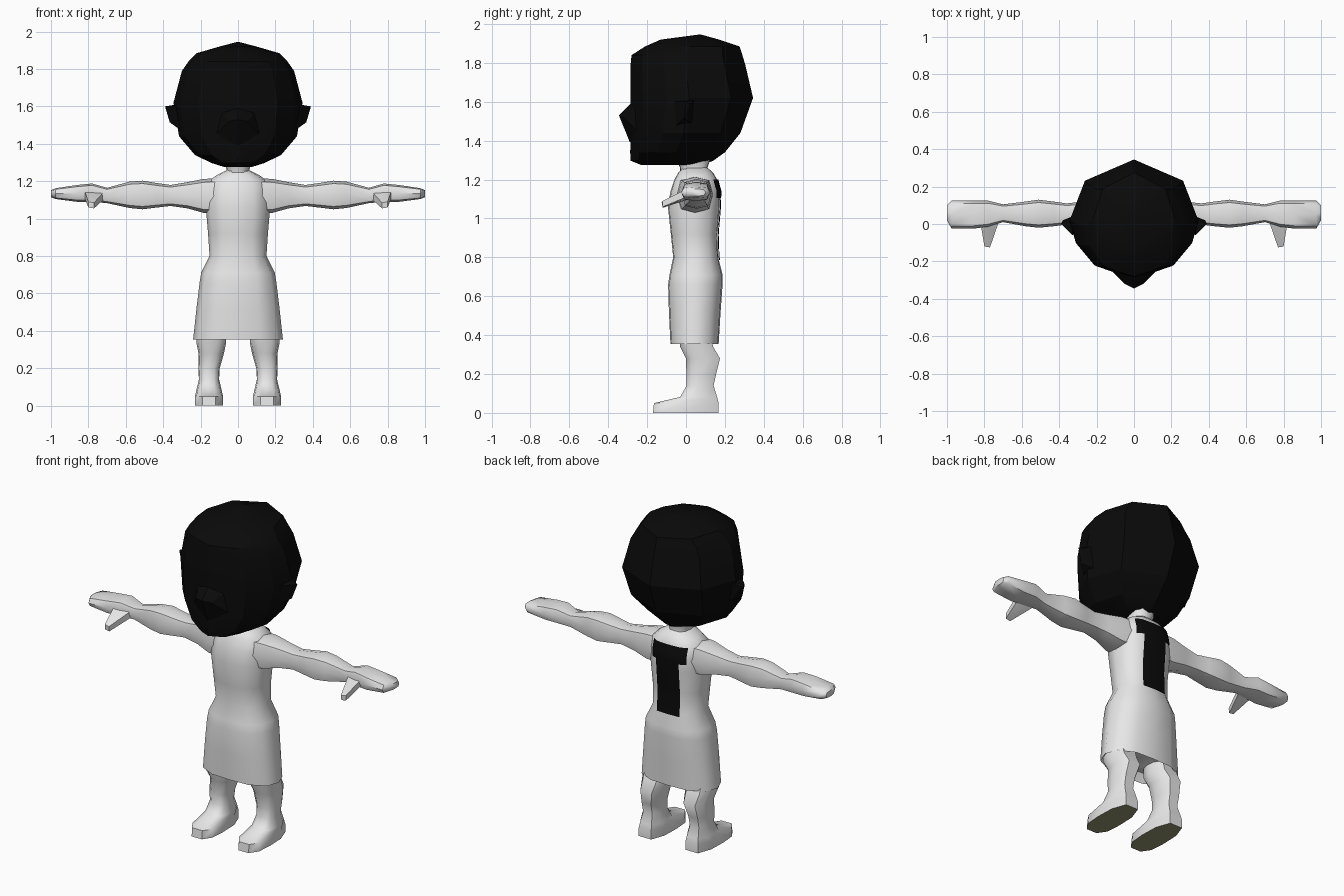
import bpy, bmesh, math
from mathutils import Vector

if "Cube" in bpy.data.objects:
    bpy.data.objects.remove(bpy.data.objects["Cube"])


def material(name, rgb):
    m = bpy.data.materials.new(name)
    m.diffuse_color = (*rgb, 1)
    m.use_nodes = True
    m.node_tree.nodes["Principled BSDF"].inputs["Base Color"].default_value = m.diffuse_color
    return m


WHITE = material("pale_grey", (0.8, 0.8, 0.8))
BLACK = material("black", (0.003, 0.003, 0.003))
OLIVE = material("olive_sole", (0.3, 0.3, 0.16))


def finish(name, bm, mats, angle):
    bmesh.ops.recalc_face_normals(bm, faces=bm.faces)
    me = bpy.data.meshes.new(name)
    bm.to_mesh(me)
    bm.free()
    for m in mats:
        me.materials.append(m)
    ob = bpy.data.objects.new(name, me)
    bpy.context.collection.objects.link(ob)
    bpy.ops.object.select_all(action='DESELECT')
    ob.select_set(True)
    bpy.context.view_layer.objects.active = ob
    bpy.ops.object.shade_smooth_by_angle(angle=math.radians(angle))
    return ob


def loft(name, rings, mats, angle=50, sole=False):
    """Skin a list of equal point rings and close both ends."""
    bm = bmesh.new()
    loops = [[bm.verts.new(p) for p in r] for r in rings]
    n = len(loops[0])
    for a, b in zip(loops, loops[1:]):
        for i in range(n):
            j = (i + 1) % n
            bm.faces.new((a[i], a[j], b[j], b[i]))
    first = bm.faces.new(loops[0])
    bm.faces.new(loops[-1])
    if sole:
        first.material_index = 1
    return finish(name, bm, mats, angle)


def hull(name, points, mats, angle=50):
    bm = bmesh.new()
    vs = [bm.verts.new(p) for p in points]
    res = bmesh.ops.convex_hull(bm, input=vs)
    junk = {g for g in res["geom_interior"] + res["geom_unused"]
            if isinstance(g, bmesh.types.BMVert)}
    bmesh.ops.delete(bm, geom=list(junk), context='VERTS')
    return finish(name, bm, mats, angle)


def level(half, z, w, yf, yb, cx=0):
    """Horizontal ring from a half outline of (width share, depth share)."""
    right = [(cx + u * w, yf + (yb - yf) * t, z) for u, t in half]
    left = [(cx - u * w, yf + (yb - yf) * t, z) for u, t in half[-2:0:-1]]
    return right + left


def section(x, y0, y1, z0, z1, side):
    """Eight sided ring across the arm."""
    out = []
    for k in range(8):
        a = k * math.pi / 4
        f = 1.13 if k % 2 else 1.0
        out.append((side * x, (y0 + y1) / 2 + f * math.cos(a) * (y1 - y0) / 2,
                    (z0 + z1) / 2 + f * math.sin(a) * (z1 - z0) / 2))
    return out


# Head: faceted, flat-faced block
HEAD = [(0, 0), (.35, .05), (.61, .10), (.9, .29), (1, .48), (.76, .82), (0, 1)]
loft("head", [level(HEAD, *r) for r in (
    (1.275, .07, -.23, .08), (1.297, .14, -.285, .14), (1.34, .23, -.287, .20),
    (1.44, .315, -.285, .28), (1.62, .345, -.285, .345), (1.79, .30, -.285, .305),
    (1.84, .265, -.28, .29), (1.885, .22, -.21, .275), (1.92, .10, -.13, .17),
    (1.945, .004, .06, .08))], [BLACK], 20)

# Nose and ears
hull("nose", [(0, -.345, 1.53), (0, -.285, 1.59), (0, -.288, 1.39)]
     + [(s * x, y, z) for s in (-1, 1) for x, y, z in
        ((.05, -.32, 1.52), (.12, -.25, 1.45), (.10, -.24, 1.58))], [BLACK], 20)
for side, tag in ((1, "left"), (-1, "right")):
    hull(tag + "_ear", [(side * x, y, z) for x, y, z in (
        (.39, 0, 1.60), (.365, -.01, 1.515), (.33, -.02, 1.49), (.38, .02, 1.59),
        (.33, -.06, 1.60), (.33, .04, 1.61), (.31, -.05, 1.48), (.31, .03, 1.49))],
        [BLACK], 20)

# Neck and dress
BODY = [(0, 0), (.5, .02), (.88, .2), (1, .5), (.88, .8), (.5, .98), (0, 1)]
loft("neck", [level(BODY, *r) for r in (
    (1.20, .07, -.03, .13), (1.26, .06, -.03, .11), (1.32, .08, -.06, .13))], [WHITE])
dress = loft("dress", [level(BODY, *r) for r in (
    (.40, .20, -.05, .14), (.355, .24, -.08, .168), (.52, .222, -.088, .178),
    (.66, .205, -.092, .188), (.71, .197, -.085, .188), (.80, .152, -.066, .166),
    (.92, .16, -.078, .162), (1.06, .172, -.093, .174), (1.14, .17, -.08, .176),
    (1.20, .16, -.06, .16), (1.235, .11, -.04, .14), (1.27, .04, -.01, .10))], [WHITE])

# Arms with hands, thumbs, legs with feet
ARM = ((.10, -.05, .14, 1.03, 1.215), (.18, -.04, .135, 1.03, 1.213),
       (.27, -.015, .12, 1.055, 1.195), (.36, -.003, .11, 1.068, 1.18),
       (.43, -.012, .12, 1.06, 1.19), (.51, -.02, .13, 1.05, 1.203),
       (.58, -.012, .12, 1.057, 1.198), (.70, .01, .105, 1.083, 1.165),
       (.78, -.015, .125, 1.09, 1.188), (.86, -.025, .125, 1.09, 1.18),
       (.975, -.025, .125, 1.105, 1.163), (1.0, .02, .10, 1.115, 1.152))
FOOT = [(0, 0), (.45, 0), (.9, .15), (1, .42), (.95, .75), (.55, 1), (0, 1)]
LEG = ((0, .075, -.17, .168), (.05, .075, -.165, .168), (.082, .068, -.03, .16),
       (.14, .054, .003, .142), (.20, .057, .002, .155), (.28, .068, 0, .175),
       (.34, .08, -.03, .14), (.41, .08, -.03, .12))
for side, tag in ((1, "left"), (-1, "right")):
    loft(tag + "_arm", [section(*r, side) for r in ARM], [WHITE])
    hull(tag + "_thumb", [(side * x, y, z) for x, y, z in (
        (.72, .02, 1.10), (.82, .0, 1.11), (.72, .02, 1.14), (.82, .0, 1.15),
        (.745, -.03, 1.085), (.80, -.03, 1.09), (.75, -.03, 1.13), (.80, -.03, 1.13),
        (.77, -.12, 1.055), (.80, -.12, 1.06), (.77, -.125, 1.085),
        (.80, -.12, 1.09))], [WHITE])
    loft(tag + "_leg", [level(FOOT, *r, side * (.155 if r[0] < .25 else .143))
                        for r in LEG], [WHITE, OLIVE], sole=True)

# T-shaped back patch, laid onto the dress
bm = bmesh.new()
xs = [-.11, -.09, -.073, -.05, -.025, 0, .025, .05, .073, .09, .11]
zs = [.785 + .01875 * i for i in range(23)]
grid = [[bm.verts.new((x, .3, z)) for x in xs] for z in zs]
for j in range(len(zs) - 1):
    for i in range(len(xs) - 1):
        if abs(xs[i] + xs[i + 1]) / 2 < .073 or zs[j] > 1.10:
            bm.faces.new((grid[j][i], grid[j][i + 1], grid[j + 1][i + 1], grid[j + 1][i]))
bmesh.ops.delete(bm, geom=[v for v in bm.verts if not v.link_faces], context='VERTS')
patch = finish("back_patch", bm, [BLACK], 50)
wrap = patch.modifiers.new("lay_on", 'SHRINKWRAP')
wrap.target = dress
wrap.wrap_method = 'PROJECT'
wrap.use_project_y = True
wrap.use_negative_direction = True
wrap.use_positive_direction = False
wrap.wrap_mode = 'ABOVE_SURFACE'
wrap.offset = .006
